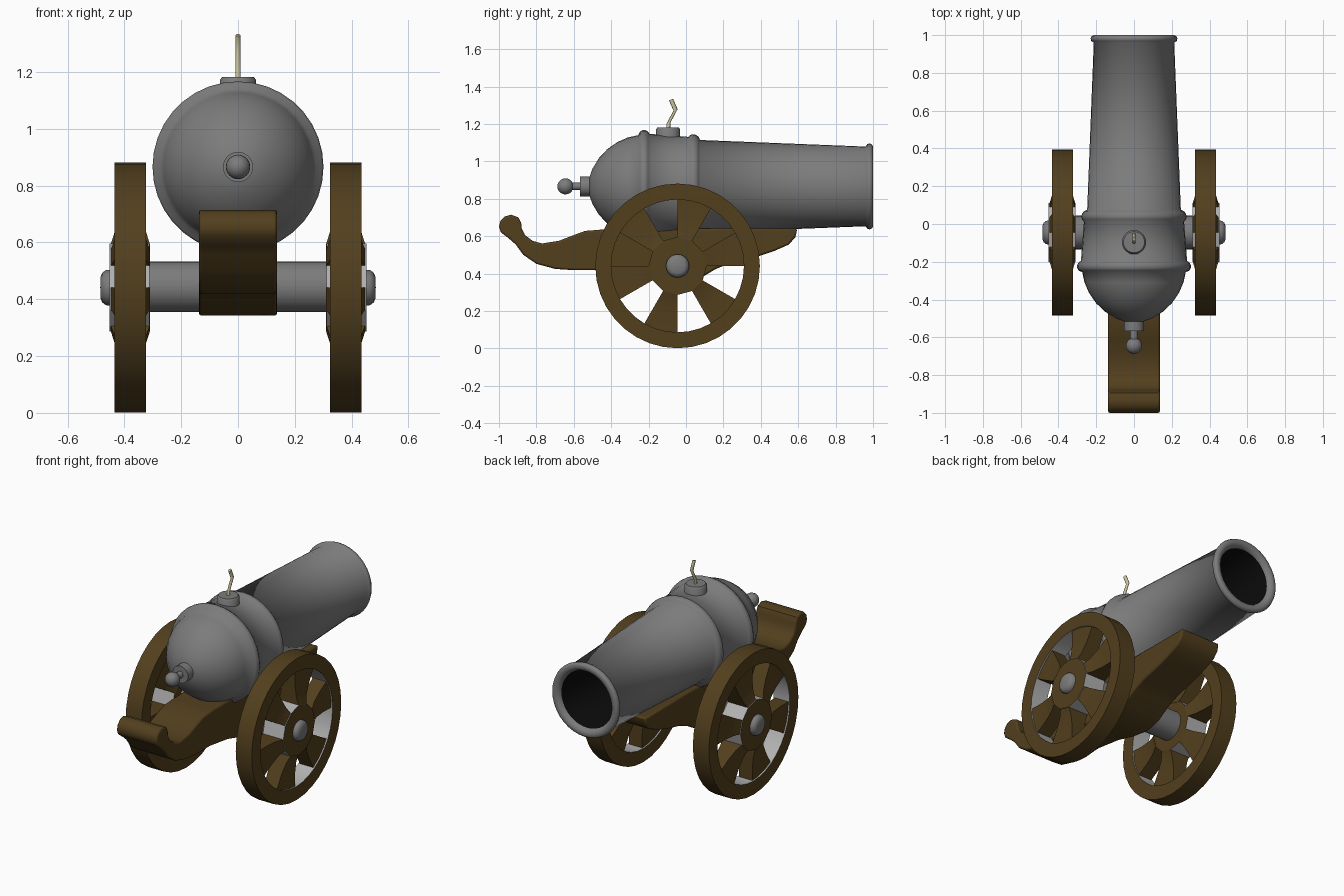
import bpy, bmesh
from math import sin, cos, pi, radians
from mathutils import Vector

if "Cube" in bpy.data.objects:
    bpy.data.objects.remove(bpy.data.objects["Cube"])


def material(name, rgb):
    m = bpy.data.materials.new(name)
    m.diffuse_color = (*rgb, 1)
    m.use_nodes = True
    m.node_tree.nodes["Principled BSDF"].inputs["Base Color"].default_value = m.diffuse_color
    return m


wood = material("wood", (0.085, 0.05, 0.0125))
iron = material("iron", (0.2, 0.2, 0.2))
lining = material("lining", (0.45, 0.45, 0.45))
black = material("bore_black", (0.003, 0.003, 0.003))
cord = material("cord", (0.58, 0.54, 0.32))


def finish(name, bm, mats, angle=35, mirror=False):
    bmesh.ops.remove_doubles(bm, verts=bm.verts, dist=1e-5)
    bmesh.ops.recalc_face_normals(bm, faces=bm.faces)
    me = bpy.data.meshes.new(name)
    bm.to_mesh(me)
    bm.free()
    for m in mats:
        me.materials.append(m)
    ob = bpy.data.objects.new(name, me)
    bpy.context.collection.objects.link(ob)
    bpy.ops.object.select_all(action='DESELECT')
    ob.select_set(True)
    bpy.context.view_layer.objects.active = ob
    bpy.ops.object.shade_smooth_by_angle(angle=radians(angle))
    if mirror:
        ob.modifiers.new("mirror", 'MIRROR').use_clip = False
    return ob


def lathe(name, profile, axis, center, seg=32, mats=(iron,), closed=False,
          mat_of=lambda i: 0, mirror=False, angle=35):
    """Spin (position along axis, radius) pairs around an axis through center."""
    bm = bmesh.new()
    c = Vector(center)
    rings = []
    for t, r in profile:
        ring = []
        for k in range(seg):
            u, v = r * cos(2 * pi * k / seg), r * sin(2 * pi * k / seg)
            p = {'x': (t, u, v), 'y': (u, t, v), 'z': (u, v, t)}[axis]
            ring.append(bm.verts.new(c + Vector(p)))
        rings.append(ring)
    n = len(rings)
    for i in range(n if closed else n - 1):
        a, b = rings[i], rings[(i + 1) % n]
        for k in range(seg):
            j = (k + 1) % seg
            f = bm.faces.new((a[k], a[j], b[j], b[k]))
            f.material_index = mat_of(i)
    return finish(name, bm, mats, angle, mirror)


AXIS_Z = 0.866             # barrel centre height
WY, WZ = -0.045, 0.441     # wheel centre

# Barrel with bore, muzzle lip, two bands and domed breech
barrel = [(0.40, 0), (0.40, 0.17), (0.975, 0.175), (0.992, 0.185), (1.0, 0.2),
          (1.0, 0.214), (0.995, 0.224), (0.982, 0.23), (0.969, 0.226),
          (0.96, 0.213), (0.075, 0.248), (0.068, 0.264), (0.055, 0.275),
          (0.04, 0.279), (0.025, 0.276), (0.012, 0.265), (-0.195, 0.281),
          (-0.203, 0.293), (-0.217, 0.301), (-0.232, 0.301), (-0.246, 0.294),
          (-0.255, 0.274), (-0.31, 0.262), (-0.365, 0.238), (-0.42, 0.2),
          (-0.465, 0.152), (-0.5, 0.095), (-0.516, 0.05), (-0.522, 0)]
lathe("barrel", barrel, 'y', (0, 0, AXIS_Z), 36, (iron, black),
      mat_of=lambda i: 1 if i < 2 else 0, angle=75)

# Breech knob: collar, neck and ball
knob = [(-0.50, 0), (-0.50, 0.053), (-0.567, 0.053), (-0.567, 0.02), (-0.608, 0.02)]
knob += [(-0.645 - 0.043 * cos(a), 0.043 * sin(a))
         for a in [pi * (1 - k / 10) for k in range(2, 11)]]
lathe("breech_knob", knob, 'y', (0, 0, AXIS_Z), 24)

# Vent on top of the barrel
lathe("vent", [(1.08, 0), (1.08, 0.064), (1.172, 0.064), (1.182, 0.056), (1.182, 0)],
      'z', (0, -0.096, 0), 24, angle=50)

# Fuse cord
bm = bmesh.new()
rings = []
for y, z in [(-0.096, 1.15), (-0.093, 1.205), (-0.056, 1.275), (-0.08, 1.33)]:
    rings.append([bm.verts.new((0.009 * cos(k * pi / 4), y + 0.011 * sin(k * pi / 4),
                                z + 0.004 * sin(k * pi / 4))) for k in range(8)])
for a, b in zip(rings, rings[1:]):
    for k in range(8):
        bm.faces.new((a[k], a[(k + 1) % 8], b[(k + 1) % 8], b[k]))
bm.faces.new(rings[0])
bm.faces.new(rings[-1])
finish("fuse", bm, (cord,), 60)

# Carriage: side outline with rolled tail, extruded across x
outline = [(-0.935, 0.715), (-0.97, 0.705), (-0.993, 0.68), (-1.0, 0.65),
           (-0.99, 0.62), (-0.95, 0.59), (-0.91, 0.555), (-0.87, 0.5),
           (-0.8, 0.452), (-0.7, 0.425), (-0.6, 0.418), (-0.47, 0.418),
           (-0.3, 0.395), (-0.17, 0.36), (-0.05, 0.342), (0.06, 0.365),
           (0.16, 0.425), (0.25, 0.46), (0.37, 0.487), (0.47, 0.52),
           (0.55, 0.555), (0.585, 0.595), (0.595, 0.64), (0.2, 0.642),
           (-0.3, 0.636), (-0.44, 0.636), (-0.54, 0.628), (-0.61, 0.602),
           (-0.68, 0.575), (-0.77, 0.561), (-0.82, 0.575), (-0.86, 0.605),
           (-0.878, 0.64), (-0.881, 0.67), (-0.895, 0.7)]
bm = bmesh.new()
face = bm.faces.new([bm.verts.new((-0.138, y, z)) for y, z in outline])
new = bmesh.ops.extrude_face_region(bm, geom=[face])["geom"]
bmesh.ops.translate(bm, vec=(0.276, 0, 0),
                    verts=[g for g in new if isinstance(g, bmesh.types.BMVert)])
carriage = finish("carriage", bm, (wood,), 40)
bev = carriage.modifiers.new("soft_edges", 'BEVEL')
bev.width, bev.segments, bev.angle_limit = 0.01, 2, radians(60)

# Axle
lathe("axle", [(-0.33, 0), (-0.33, 0.089), (0.33, 0.089), (0.33, 0)], 'x', (0, WY, WZ + 0.003))

# Wheel rims (lined inside), hubs and axle caps, mirrored to both sides
XC = 0.379
lathe("wheel_rims", [(XC - 0.055, 0.355), (XC - 0.055, 0.44), (XC + 0.055, 0.44),
                     (XC + 0.055, 0.355)], 'x', (0, WY, WZ), 36, (wood, lining),
      closed=True, mat_of=lambda i: int(i == 3), mirror=True)
lathe("wheel_hubs", [(XC - 0.068, 0), (XC - 0.068, 0.155), (XC + 0.073, 0.155),
                     (XC + 0.073, 0)], 'x', (0, WY, WZ), 12, (wood, lining),
      mat_of=lambda i: int(i == 1), mirror=True, angle=25)
lathe("axle_caps", [(0.44, 0), (0.44, 0.063), (0.465, 0.062), (0.478, 0.052),
                    (0.484, 0.038), (0.485, 0)], 'x', (0, WY, WZ), 20, mirror=True, angle=50)

# Six wedge spokes per wheel, thicker at the hub
bm = bmesh.new()
for k in range(6):
    sections = []
    for r, h in [(0.15, 0.07), (0.2, 0.054), (0.27, 0.046), (0.37, 0.046)]:
        sections.append([bm.verts.new((XC + s * h, WY + r * cos(a), WZ + r * sin(a)))
                         for s, a in [(-1, k * pi / 3), (1, k * pi / 3),
                                      (1, k * pi / 3 + pi / 6), (-1, k * pi / 3 + pi / 6)]])
    for a, b in zip(sections, sections[1:]):
        for i in range(4):
            bm.faces.new((a[i], a[(i + 1) % 4], b[(i + 1) % 4], b[i]))
    bm.faces.new(sections[0])
    bm.faces.new(sections[-1])
finish("wheel_spokes", bm, (wood,), mirror=True)
